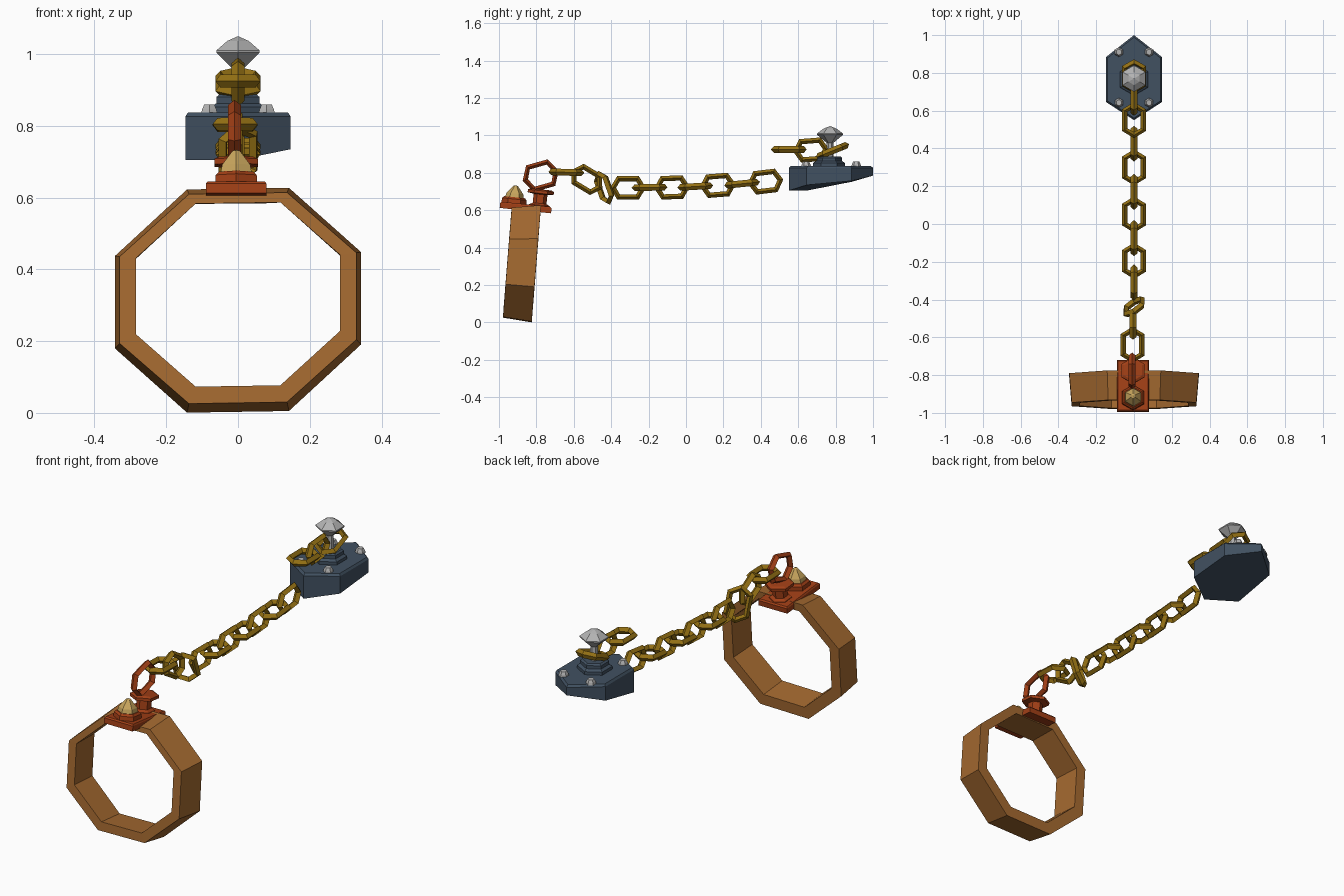
import bpy, bmesh
from math import pi, sin, cos, radians
from mathutils import Vector, Matrix

if "Cube" in bpy.data.objects:
    bpy.data.objects.remove(bpy.data.objects["Cube"], do_unlink=True)


def material(name, rgb):
    m = bpy.data.materials.new(name)
    m.use_nodes = True
    m.diffuse_color = (*rgb, 1)
    m.node_tree.nodes["Principled BSDF"].inputs["Base Color"].default_value = (*rgb, 1)
    return m


LEATHER = material("tan leather", (0.38, 0.145, 0.03))
RUST = material("rust red", (0.36, 0.05, 0.008))
GOLD = material("dark gold", (0.30, 0.165, 0.007))
BRASS = material("pale brass", (0.58, 0.38, 0.11))
SLATE = material("slate blue", (0.053, 0.082, 0.12))
STEEL = material("light steel", (0.45, 0.45, 0.45))


def loft(name, rings, mat, matrix=None, cap=True, loop=False):
    """Skin a list of equal-length point rings with flat quads."""
    bm = bmesh.new()
    rows = [[bm.verts.new(p) for p in ring] for ring in rings]
    n = len(rows[0])
    pairs = list(zip(rows, rows[1:])) + ([(rows[-1], rows[0])] if loop else [])
    for a, b in pairs:
        for i in range(n):
            j = (i + 1) % n
            bm.faces.new((a[i], a[j], b[j], b[i]))
    if cap and not loop:
        bm.faces.new(rows[0])
        bm.faces.new(rows[-1])
    bmesh.ops.remove_doubles(bm, verts=bm.verts, dist=1e-4)
    bmesh.ops.recalc_face_normals(bm, faces=bm.faces)
    if matrix:
        bmesh.ops.transform(bm, matrix=matrix, verts=bm.verts)
    me = bpy.data.meshes.new(name)
    bm.to_mesh(me)
    bm.free()
    me.materials.append(mat)
    ob = bpy.data.objects.new(name, me)
    bpy.context.collection.objects.link(ob)
    return ob


def turned(name, profile, loc, mat, tilt=0, sides=6):
    """Faceted turned part from (radius, height) pairs, a corner facing y."""
    rings = [[(r * sin(2 * pi * i / sides), r * cos(2 * pi * i / sides), z)
              for i in range(sides)] for r, z in profile]
    m = Matrix.Translation(loc) @ Matrix.Rotation(radians(tilt), 4, 'X')
    return loft(name, rings, mat, m, cap=profile[-1][0] > 0)


def link(name, loc, along, across, mat=GOLD, half_len=0.096, half_wid=0.063, bar=0.028):
    """Six-sided chain link with a diamond-section bar."""
    a = Vector(along).normalized()
    n = a.cross(Vector(across)).normalized()
    w = n.cross(a)

    def hexagon(inset, h):
        l, s = half_len - inset * 1.15, half_wid - inset
        k = half_len * 0.6 - inset * 0.5
        pts = ((l, 0), (k, s), (-k, s), (-l, 0), (-k, -s), (k, -s))
        return [Vector(loc) + a * u + w * v + n * h for u, v in pts]

    rings = [hexagon(0, 0), hexagon(bar / 2, 0.018), hexagon(bar, 0), hexagon(bar / 2, -0.018)]
    return loft(name, rings, mat, loop=True)


# Leaning octagonal collar, a little wider at the back
def octagon(cy, cz, hx, hz):
    pts = []
    for i in range(8):
        t = radians(22.5 + 45 * i)
        x, z = hx * cos(t) / cos(pi / 8), hz * sin(t) / cos(pi / 8)
        pts.append((x, cy + 0.08 * z, cz + z + 0.016 * x))
    return pts


loft("collar", [octagon(-0.955, 0.32, 0.33, 0.292), octagon(-0.80, 0.314, 0.343, 0.311),
                octagon(-0.80, 0.322, 0.288, 0.262), octagon(-0.955, 0.33, 0.285, 0.255)],
     LEATHER, loop=True)

# Mounting plate, stud and post on top of the collar
TILT = -6
box = [(-0.084, -0.138), (0.084, -0.138), (0.084, 0.138), (-0.084, 0.138)]
plate = [[(x * s, y * s, z) for x, y in box]
         for s, z in ((1, -0.017), (1, 0.01), (0.95, 0.017))]
loft("mounting_plate", plate, RUST,
     Matrix.Translation((-0.005, -0.857, 0.615)) @ Matrix.Rotation(radians(TILT), 4, 'X'))
turned("stud_base", [(0.068, 0), (0.066, 0.025), (0.055, 0.035)], (-0.005, -0.92, 0.635), RUST, TILT)
turned("stud", [(0.05, 0), (0.045, 0.022), (0.012, 0.062), (0, 0.066)],
       (-0.005, -0.917, 0.668), BRASS, TILT)
turned("post", [(0.06, 0), (0.055, 0.012), (0.037, 0.022), (0.037, 0.07), (0.07, 0.075),
                (0.07, 0.09), (0.055, 0.097)], (-0.005, -0.785, 0.615), RUST, TILT)

# Chain
Y, X, Z = (0, 1, 0), (1, 0, 0), (0, 0, 1)
link("post_loop", (-0.01, -0.777, 0.785), (0, 1, 0.28), Z, RUST, 0.1, 0.074, 0.026)
link("chain_link_start", (-0.008, -0.64, 0.803), (0, 1, -0.03), X)
link("chain_link_drop", (-0.005, -0.53, 0.765), (0, 1, -0.6), Z)
link("chain_link_hanging", (0, -0.438, 0.72), (0, 0.33, -0.94), (0.86, 0.5, 0.1))
run = [(-0.31, 0.72), (-0.195, 0.722), (-0.075, 0.722), (0.05, 0.727),
       (0.17, 0.733), (0.30, 0.742), (0.425, 0.753)]
for i, (y, z) in enumerate(run):
    link(f"chain_link_{i + 1}", (0, y, z), (0, 1, 0.02 * i), X if i % 2 else Z)
link("upper_link_flat", (0, 0.55, 0.925), Y, X)
link("upper_link_upright", (0, 0.668, 0.922), (0, 1, 0.08), Z)
link("upper_link_end", (0, 0.783, 0.918), (0, 1, 0.4), X)

# Anchor block: six-sided, with a sloping underside
outline = [(0, 0.55, 0.705), (0.147, 0.645, 0.735), (0.147, 0.885, 0.757),
           (0, 1.0, 0.785), (-0.147, 0.885, 0.752), (-0.147, 0.645, 0.705)]
bottom = [(x, y, z) for x, y, z in outline]
rim = [(x, y, 0.826) for x, y, z in outline]
top = [(x * 0.95, 0.77 + (y - 0.77) * 0.95, 0.837) for x, y, z in outline]
loft("anchor_block", [bottom, rim, top], SLATE)
turned("pedestal", [(0.085, 0), (0.085, 0.02), (0.07, 0.03), (0.07, 0.047), (0.06, 0.055)],
       (0, 0.765, 0.833), SLATE)

# Corner bolts
for i, (x, y) in enumerate([(sx * 0.08, y) for sx in (-1, 1) for y in (0.642, 0.91)]):
    turned(f"bolt_{i + 1}", [(0.026, 0), (0.023, 0.012), (0.016, 0.026)], (x, y, 0.834), STEEL)

# Faceted knob on a thin stem
turned("knob", [(0.02, 0), (0.018, 0.08), (0.07, 0.124), (0.07, 0.13), (0.034, 0.157), (0, 0.17)],
       (0, 0.77, 0.88), STEEL)
